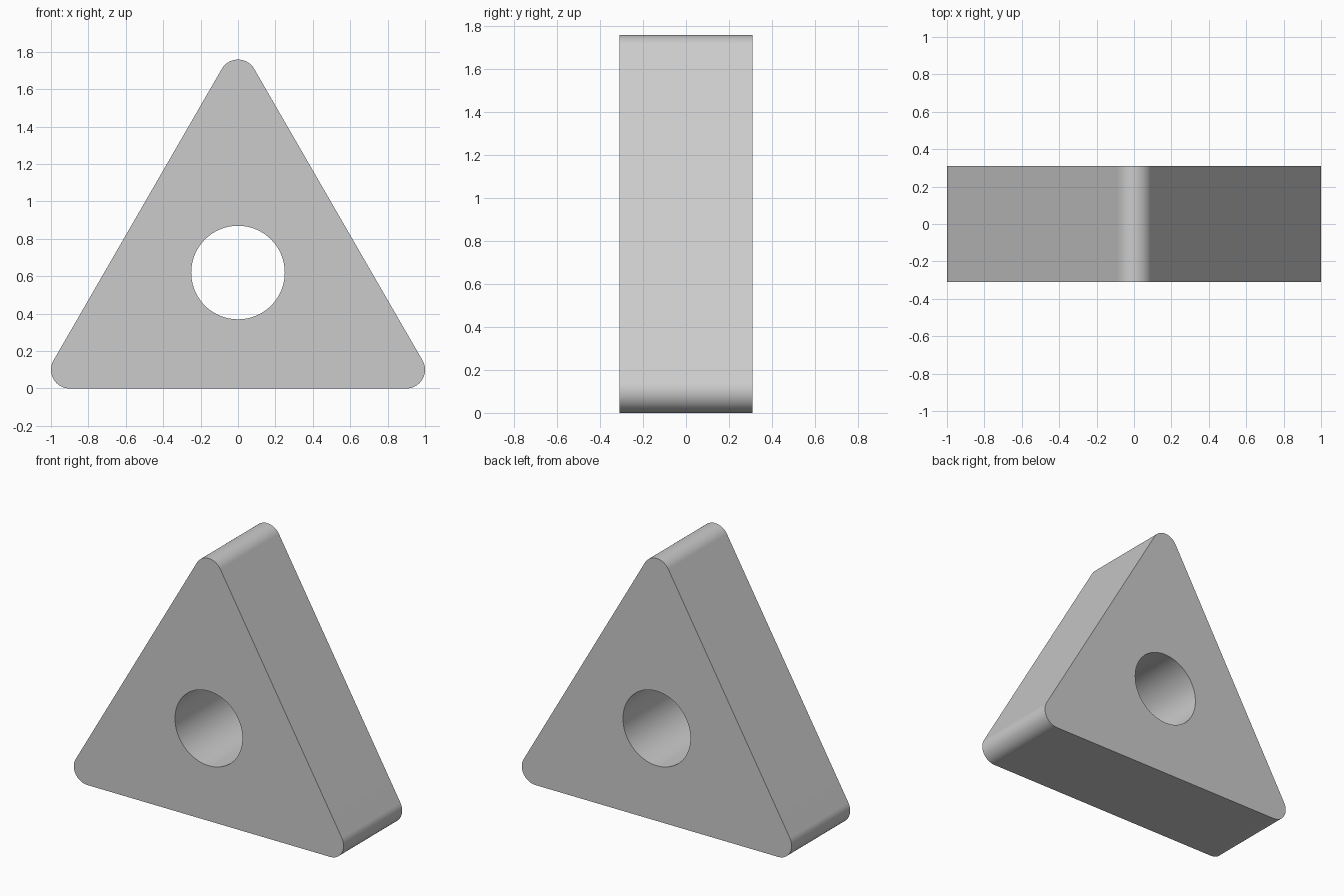
import bpy, bmesh
from math import sin, cos, pi, radians, sqrt

if "Cube" in bpy.data.objects:
    bpy.data.objects.remove(bpy.data.objects["Cube"])

HALF_DEPTH = 0.31
CORNER_R = 0.10
HOLE_R, HOLE_Z = 0.25, 0.62
ARC_STEPS = 16

# Corner arc centres of the equilateral profile, with the angle where each arc starts
reach = 1.0 - CORNER_R
corners = [((reach, CORNER_R), -90),
           ((0.0, CORNER_R + reach * sqrt(3)), 30),
           ((-reach, CORNER_R), 150)]

# Rounded triangular block, extruded front to back
bm = bmesh.new()
ring = []
for (cx, cz), start in corners:
    for i in range(ARC_STEPS + 1):
        a = radians(start + 120 * i / ARC_STEPS)
        ring.append(bm.verts.new((cx + CORNER_R * cos(a), -HALF_DEPTH, cz + CORNER_R * sin(a))))
face = bm.faces.new(ring)
ext = bmesh.ops.extrude_face_region(bm, geom=[face], use_keep_orig=True)
moved = [v for v in ext["geom"] if isinstance(v, bmesh.types.BMVert)]
bmesh.ops.translate(bm, verts=moved, vec=(0, 2 * HALF_DEPTH, 0))
bmesh.ops.recalc_face_normals(bm, faces=bm.faces)
mesh = bpy.data.meshes.new("triangle_block")
bm.to_mesh(mesh)
bm.free()
block = bpy.data.objects.new("triangle_block", mesh)
bpy.context.collection.objects.link(block)

# Round through-hole
bpy.ops.mesh.primitive_cylinder_add(vertices=96, radius=HOLE_R, depth=4 * HALF_DEPTH,
                                    location=(0, 0, HOLE_Z), rotation=(pi / 2, 0, 0))
cutter = bpy.context.object
cutter.name = "hole_cutter"
cutter.hide_render = True

bpy.ops.object.select_all(action='DESELECT')
block.select_set(True)
bpy.context.view_layer.objects.active = block
cut = block.modifiers.new("hole", 'BOOLEAN')
cut.operation = 'DIFFERENCE'
cut.solver = 'EXACT'
cut.object = cutter
bpy.ops.object.modifier_apply(modifier=cut.name)
bpy.data.objects.remove(cutter, do_unlink=True)

# Smooth corners and bore, crisp rims, flat sides
bpy.ops.object.shade_smooth_by_angle(angle=radians(30))
weighted = block.modifiers.new("flat_sides", 'WEIGHTED_NORMAL')
weighted.keep_sharp = True
